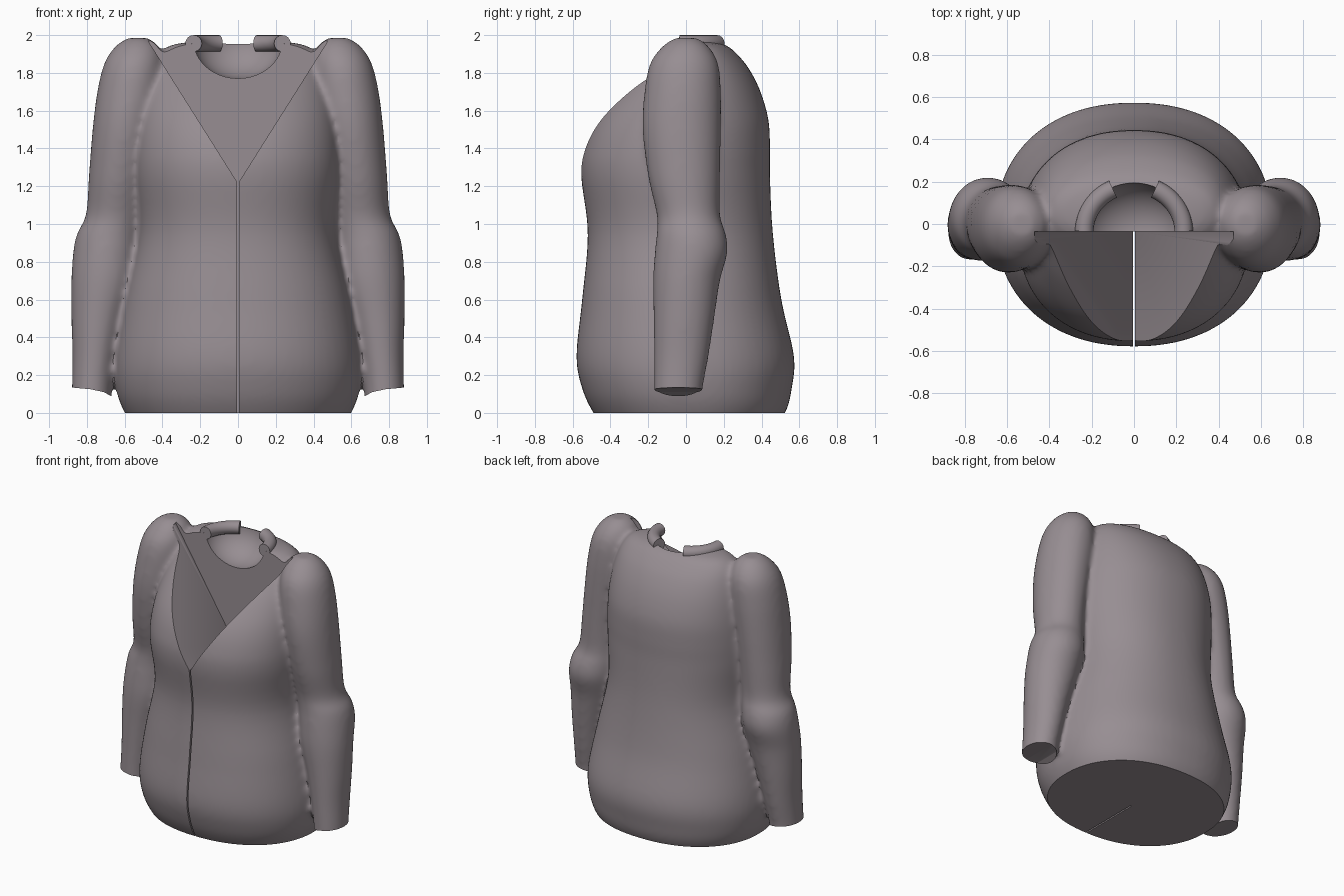
import bpy, bmesh, math
from mathutils import Vector

cube = bpy.data.objects.get("Cube")
if cube:
    bpy.data.objects.remove(cube)

mat = bpy.data.materials.new("mauve grey")
mat.use_nodes = True
colour = (0.31, 0.27, 0.29, 1)
mat.diffuse_color = colour
mat.node_tree.nodes["Principled BSDF"].inputs["Base Color"].default_value = colour


def add_object(name, bm):
    bmesh.ops.recalc_face_normals(bm, faces=bm.faces)
    mesh = bpy.data.meshes.new(name)
    bm.to_mesh(mesh)
    bm.free()
    mesh.materials.append(mat)
    obj = bpy.data.objects.new(name, mesh)
    bpy.context.collection.objects.link(obj)
    return obj


def refine(rows, steps=5):
    """Smooth curve through all section rows."""
    rows = [Vector(r) for r in rows]
    out = []
    for i in range(len(rows) - 1):
        a, b, c, d = (rows[max(i - 1, 0)], rows[i], rows[i + 1],
                      rows[min(i + 2, len(rows) - 1)])
        for s in range(steps):
            t = s / steps
            out.append(b + (c - a) * (t / 2) + (a * 2 - b * 5 + c * 4 - d) * (t * t / 2)
                       + (b * 3 - a - c * 3 + d) * (t ** 3 / 2))
    return out + [rows[-1]]


def power(v, n):
    return math.copysign(abs(v) ** (2 / n), v)


def loft(bm, rows, n, side=1, sides=64):
    """Rows hold z, centre x, half width, front y, back y."""
    rings = []
    for z, cx, w, front, back in refine(rows):
        mid, half = (front + back) / 2, (back - front) / 2
        angles = [math.tau * k / sides for k in range(sides)]
        rings.append([bm.verts.new((side * (cx + w * power(math.cos(a), n)),
                                    mid + half * power(math.sin(a), n), z)) for a in angles])
    for low, high in zip(rings, rings[1:]):
        for k in range(sides):
            j = (k + 1) % sides
            bm.faces.new((low[k], low[j], high[j], high[k]))
    bm.faces.new(rings[0])
    bm.faces.new(rings[-1])


def prism(name, outline, y0, y1):
    """Extrude an x-z outline along y."""
    bm = bmesh.new()
    ends = [[bm.verts.new((x, y, z)) for x, z in outline] for y in (y0, y1)]
    for e in ends:
        bm.faces.new(e)
    for k in range(len(outline)):
        j = (k + 1) % len(outline)
        bm.faces.new((ends[0][k], ends[0][j], ends[1][j], ends[1][k]))
    return add_object(name, bm)


# Torso and arms, overlapping and then fused
torso = [(-0.15, 0, 0.50, -0.38, 0.42), (0, 0, 0.60, -0.49, 0.525),
         (0.13, 0, 0.645, -0.55, 0.56), (0.3, 0, 0.65, -0.58, 0.572),
         (0.6, 0, 0.60, -0.55, 0.505), (0.95, 0, 0.525, -0.52, 0.46),
         (1.25, 0, 0.545, -0.555, 0.445), (1.4, 0, 0.545, -0.54, 0.445),
         (1.55, 0, 0.53, -0.48, 0.437), (1.7, 0, 0.50, -0.365, 0.395),
         (1.82, 0, 0.46, -0.24, 0.335), (1.9, 0, 0.42, -0.16, 0.27),
         (1.945, 0, 0.36, -0.10, 0.215), (1.965, 0, 0.25, -0.05, 0.15)]
arm = [(-0.1, 0.775, 0.105, -0.17, 0.08), (0.1, 0.775, 0.105, -0.17, 0.085),
       (0.3, 0.76, 0.117, -0.17, 0.12), (0.5, 0.74, 0.142, -0.172, 0.15),
       (0.7, 0.71, 0.172, -0.175, 0.18), (0.85, 0.695, 0.178, -0.165, 0.22),
       (0.95, 0.68, 0.172, -0.155, 0.21), (1.05, 0.65, 0.155, -0.155, 0.18),
       (1.25, 0.63, 0.16, -0.2, 0.18), (1.5, 0.60, 0.17, -0.23, 0.185),
       (1.7, 0.57, 0.175, -0.22, 0.185), (1.85, 0.55, 0.158, -0.19, 0.17),
       (1.94, 0.535, 0.115, -0.125, 0.12), (1.985, 0.53, 0.055, -0.06, 0.06)]
bm = bmesh.new()
loft(bm, torso, 2.2)
for side in (-1, 1):
    loft(bm, arm, 2, side)
body = add_object("jacket_body", bm)
remesh = body.modifiers.new("fuse", "REMESH")
remesh.mode = "VOXEL"
remesh.voxel_size = 0.016
smooth = body.modifiers.new("soften", "SMOOTH")
smooth.factor = 0.5
smooth.iterations = 14

# Cutters: flat hem, V neckline, front seam, sleeve ends, neck hollow
cutters = [
    prism("hem_cutter", [(-2, -1), (2, -1), (2, 0), (-2, 0)], -2, 2),
    prism("neckline_cutter", [(0, 1.215), (0.47, 1.96), (0.47, 2.3), (-0.47, 2.3),
                              (-0.47, 1.96)], -1, -0.035),
    prism("seam_cutter", [(-0.005, -0.2), (0.005, -0.2), (0.005, 1.3), (-0.005, 1.3)], -1, -0.03)]
sleeve = [(0.6, -0.02), (0.612, 0.02), (0.635, 0.055), (0.665, 0.085), (0.71, 0.11),
          (0.78, 0.125), (1.1, 0.155), (1.1, -0.5), (0.6, -0.5)]
for side, label in ((-1, "right"), (1, "left")):
    cutters.append(prism(label + "_sleeve_cutter", [(side * x, z) for x, z in sleeve], -1, 1))
bm = bmesh.new()
bmesh.ops.create_uvsphere(bm, u_segments=64, v_segments=32, radius=1)
for v in bm.verts:
    v.co = (v.co.x * 0.235, v.co.y * 0.21 - 0.015, v.co.z * 0.2 + 1.97)
cutters.append(add_object("neck_cutter", bm))
for cutter in cutters:
    cutter.hide_render = True
    cut = body.modifiers.new(cutter.name, "BOOLEAN")
    cut.operation = "DIFFERENCE"
    cut.solver = "MANIFOLD"
    cut.object = cutter

# Bake the shape and drop the cutters
bpy.context.view_layer.update()
graph = bpy.context.evaluated_depsgraph_get()
baked = bpy.data.meshes.new_from_object(body.evaluated_get(graph))
body.modifiers.clear()
body.data = baked
for cutter in cutters:
    bpy.data.objects.remove(cutter)

# Two rolled collar pieces, open at the front and the back
collars = []
for side, label in ((-1, "right"), (1, "left")):
    curve = bpy.data.curves.new(label + "_collar", "CURVE")
    curve.dimensions = "3D"
    curve.bevel_depth = 0.044
    curve.bevel_resolution = 6
    curve.use_fill_caps = True
    spline = curve.splines.new("POLY")
    count = 24
    spline.points.add(count - 1)
    for k, p in enumerate(spline.points):
        a = math.radians(65) * k / (count - 1)
        p.co = (side * 0.235 * math.cos(a), 0.22 * math.sin(a) - 0.035, 1.956, 1)
    obj = bpy.data.objects.new(label + "_collar", curve)
    bpy.context.collection.objects.link(obj)
    curve.materials.append(mat)
    collars.append(obj)

bpy.ops.object.select_all(action="DESELECT")
for obj in collars:
    obj.select_set(True)
bpy.context.view_layer.objects.active = collars[0]
bpy.ops.object.convert(target="MESH")
body.select_set(True)
bpy.ops.object.shade_smooth_by_angle(angle=math.radians(35))
